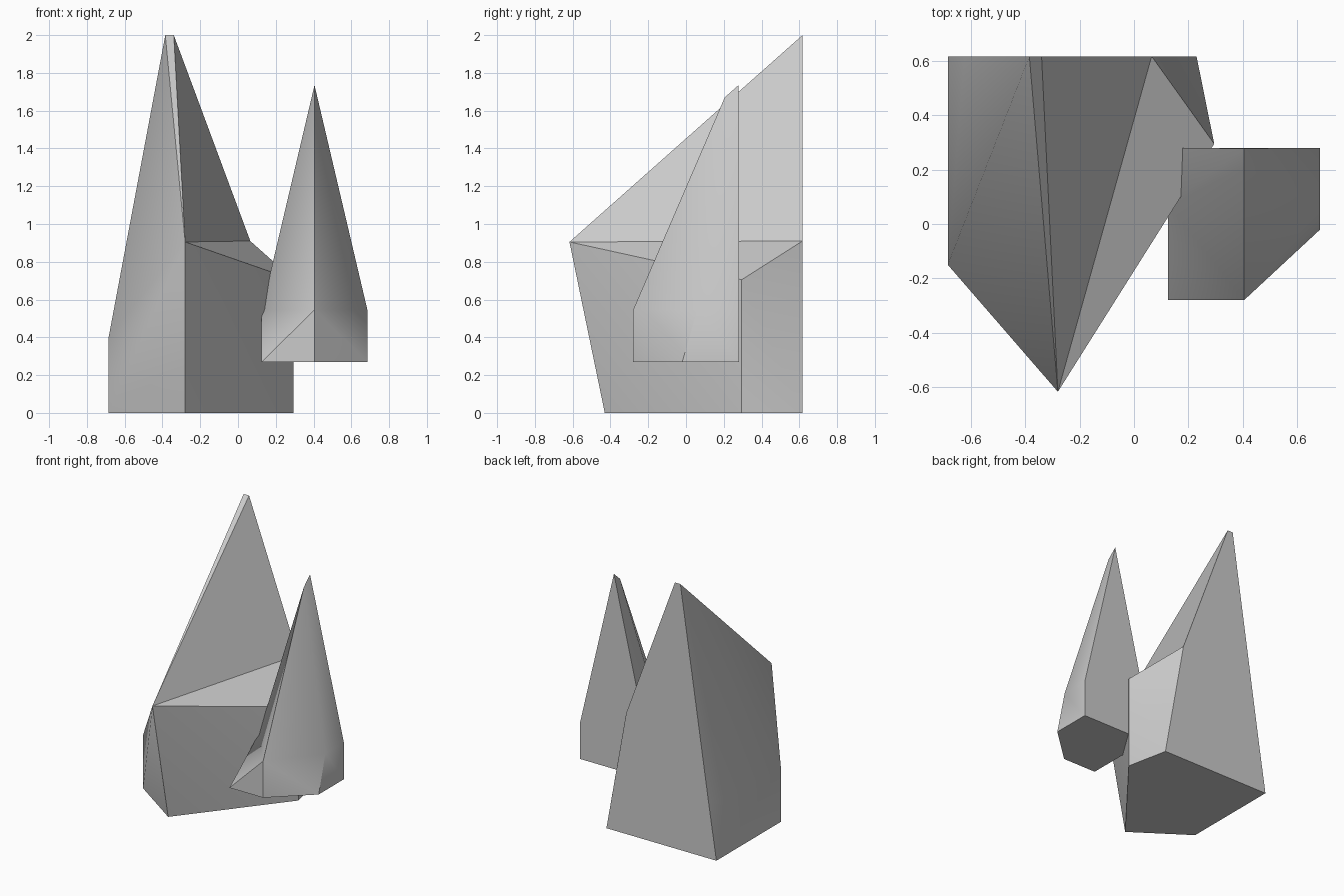
import bpy, bmesh, math

if "Cube" in bpy.data.objects:
    bpy.data.objects.remove(bpy.data.objects["Cube"])

# Both crystals share one layout: rings run left, front, right, back right, back left.
# Vertex indices: 0-4 base ring, 5-9 shoulder ring, 10-11 tip edge.
WALLS = [(0, 1, 6), (0, 6, 5), (1, 2, 6), (2, 7, 6), (2, 3, 7), (3, 8, 7),
         (4, 0, 5), (4, 5, 9), (4, 3, 2, 1, 0)]


def crystal(name, base_z, base, shoulder, tips, caps):
    bm = bmesh.new()
    points = [(x, y, base_z) for x, y in base] + shoulder + tips
    v = [bm.verts.new(p) for p in points]
    for face in WALLS + caps:
        bm.faces.new([v[i] for i in face])
    bmesh.ops.recalc_face_normals(bm, faces=bm.faces)
    mesh = bpy.data.meshes.new(name)
    bm.to_mesh(mesh)
    bm.free()
    obj = bpy.data.objects.new(name, mesh)
    bpy.context.collection.objects.link(obj)
    bpy.ops.object.select_all(action='DESELECT')
    obj.select_set(True)
    bpy.context.view_layer.objects.active = obj
    bpy.ops.object.shade_smooth_by_angle(angle=math.radians(30))


# Large crystal: flat back, tip edge at the back, overhanging front shoulder
crystal("large_crystal", 0,
        [(-.685, -.15), (-.28, -.43), (.295, .295), (.23, .617), (-.685, .617)],
        [(-.685, -.15, .40), (-.28, -.617, .905), (.295, .295, .705),
         (.065, .617, .91), (-.623, .617, .40)],
        [(-.385, .617, 2), (-.34, .617, 2)],
        [(5, 6, 10), (6, 11, 10), (6, 7, 8), (6, 8, 11), (9, 5, 10),
         (3, 4, 9, 10, 11, 8)])

# Small crystal: merges into the right side of the large one, raised off the ground
crystal("small_crystal", .27,
        [(.125, -.28), (.405, -.28), (.685, -.02), (.685, .28), (.125, .28)],
        [(.125, .07, .545), (.405, -.28, .545), (.685, .06, .545),
         (.685, .28, .545), (.125, .28, .545)],
        [(.405, .205, 1.67), (.405, .278, 1.735)],
        [(5, 6, 10), (6, 7, 10), (7, 8, 11), (7, 11, 10), (5, 10, 11), (9, 5, 11),
         (3, 4, 9, 11, 8)])
